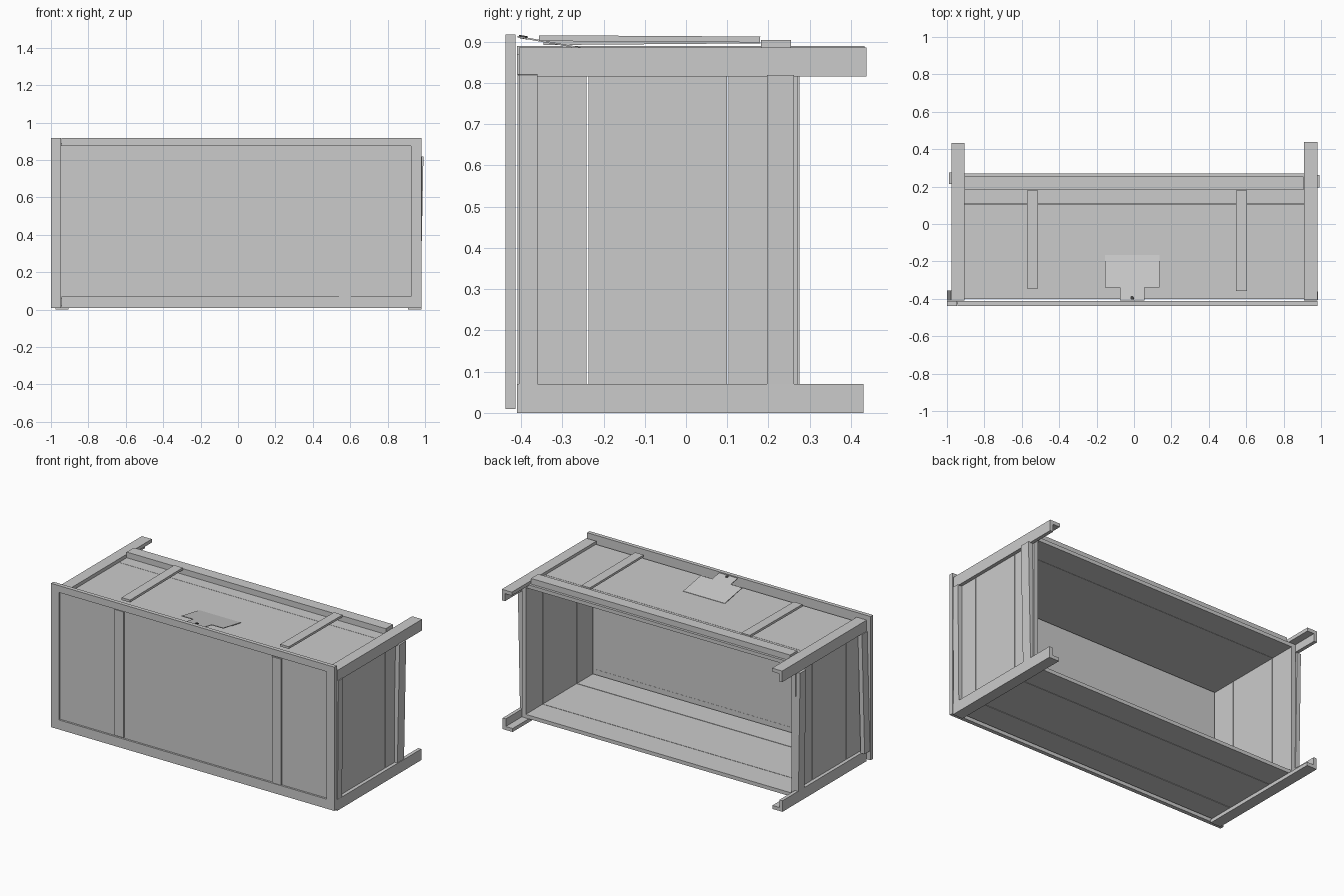
import bpy, bmesh, math
from mathutils import Matrix, Vector

if "Cube" in bpy.data.objects:
    bpy.data.objects.remove(bpy.data.objects["Cube"])


def box(name, x, y, z, tilt=(0, 0, 0)):
    """Box from (min, max) ranges, optionally tilted about its centre."""
    bm = bmesh.new()
    bmesh.ops.create_cube(bm, size=1)
    size = (x[1] - x[0], y[1] - y[0], z[1] - z[0])
    bmesh.ops.scale(bm, vec=size, verts=bm.verts)
    ob = finish(name, bm)
    ob.location = [(a + b) / 2 for a, b in (x, y, z)]
    ob.rotation_euler = tilt
    return ob


def finish(name, bm):
    bmesh.ops.recalc_face_normals(bm, faces=bm.faces)
    me = bpy.data.meshes.new(name)
    bm.to_mesh(me)
    bm.free()
    ob = bpy.data.objects.new(name, me)
    bpy.context.collection.objects.link(ob)
    return ob


def prism(name, pts, offset):
    """Extrude a closed 3D outline along an offset."""
    bm = bmesh.new()
    face = bm.faces.new([bm.verts.new(p) for p in pts])
    ext = bmesh.ops.extrude_face_region(bm, geom=[face])
    moved = [v for v in ext["geom"] if isinstance(v, bmesh.types.BMVert)]
    bmesh.ops.translate(bm, vec=offset, verts=moved)
    if not face.is_valid:
        bm.faces.new([v for v in bm.verts if v not in moved])
    return finish(name, bm)


# Lid, standing upright at the front: frame, recessed panel, two battens
LID_Y = (-0.438, -0.413)
box("lid_frame_left", (-1.0, -0.945), LID_Y, (0.01, 0.918))
box("lid_frame_right", (0.925, 0.98), LID_Y, (0.01, 0.918))
box("lid_frame_top", (-0.945, 0.925), LID_Y, (0.875, 0.918))
box("lid_frame_bottom", (-0.945, 0.925), LID_Y, (0.01, 0.07))
box("lid_panel", (-0.95, 0.93), (-0.426, -0.414), (0.06, 0.88))
box("lid_batten_left", (-0.56, -0.495), (-0.434, -0.424), (0.075, 0.87))
box("lid_batten_right", (0.54, 0.605), (-0.434, -0.424), (0.07, 0.866))

# Plank walls; the box is open at the back
planks = [(-0.4, -0.241), (-0.237, 0.1), (0.103, 0.27)]
for i, y in enumerate(planks):
    box(f"lower_wall_plank_{i}", (-0.955, 0.955), y, (0.022, 0.045))
    box(f"right_wall_plank_{i}", (0.93, 0.957), y, (0.045, 0.845))
    box(f"left_wall_plank_{i}", (-0.953, -0.926), y, (0.045, 0.845))
for i, y in enumerate([(-0.4, 0.104), (0.106, 0.27)]):
    box(f"upper_wall_plank_{i}", (-0.955, 0.955), y, (0.845, 0.868))

# Angle-section corner legs running front to back
W, T = 0.07, 0.022
section = [(0, 0), (W, 0), (W, T), (T, T), (T, W), (0, W)]
legs = [("upper_left", -0.975, 1, 0.89, -1, -0.41, 0.433),
        ("upper_right", 0.98, -1, 0.886, -1, -0.405, 0.438),
        ("lower_left", -0.975, 1, 0.0, 1, -0.41, 0.43),
        ("lower_right", 0.98, -1, 0.0, 1, -0.41, 0.43)]
for name, x, sx, z, sz, y0, y1 in legs:
    pts = [(x + sx * a, y0, z + sz * b) for a, b in section]
    prism(f"{name}_leg", pts, (0, y1 - y0, 0))

# Slightly crooked rails on the end walls
for name, x, y, tilt in [("right_back_rail", 0.97, (0.196, 0.262), 0.02),
                         ("right_front_rail", 0.968, (-0.405, -0.36), 0.008),
                         ("left_back_rail", -0.97, (0.215, 0.275), -0.015),
                         ("left_front_rail", -0.976, (-0.408, -0.355), 0.025)]:
    box(name, (x - 0.014, x + 0.014), y, (0.07, 0.82), (0, tilt, 0))

# Rail and battens on the upper wall
box("upper_rail", (-0.905, 0.905), (0.182, 0.254), (0.868, 0.904))
box("upper_batten_left", (-0.572, -0.512), (-0.345, 0.18), (0.894, 0.909), (0.008, 0, 0))
box("upper_batten_right", (0.545, 0.605), (-0.357, 0.18), (0.9, 0.914), (-0.006, 0, 0))

# Thin sloping latch plate with a narrow hinge tongue
outline = [(-0.155, -0.165), (-0.155, -0.34), (-0.075, -0.34), (-0.075, -0.408),
           (0.055, -0.408), (0.055, -0.34), (0.135, -0.34), (0.135, -0.165)]
slope = -0.18
prism("latch_plate", [(x, y, 0.914 + slope * (y + 0.408)) for x, y in outline], (0, 0, -0.004))

# Latch pin
bm = bmesh.new()
bmesh.ops.create_cone(bm, cap_ends=True, segments=12, radius1=0.01, radius2=0.01, depth=0.008)
pin = finish("latch_pin", bm)
pin.location = (-0.01, -0.395, 0.911)
pin.rotation_euler = (math.atan(slope), 0, 0)
mat = bpy.data.materials.new("dark_metal")
mat.diffuse_color = (0.05, 0.05, 0.05, 1)
mat.use_nodes = True
mat.node_tree.nodes["Principled BSDF"].inputs["Base Color"].default_value = mat.diffuse_color
pin.data.materials.append(mat)
